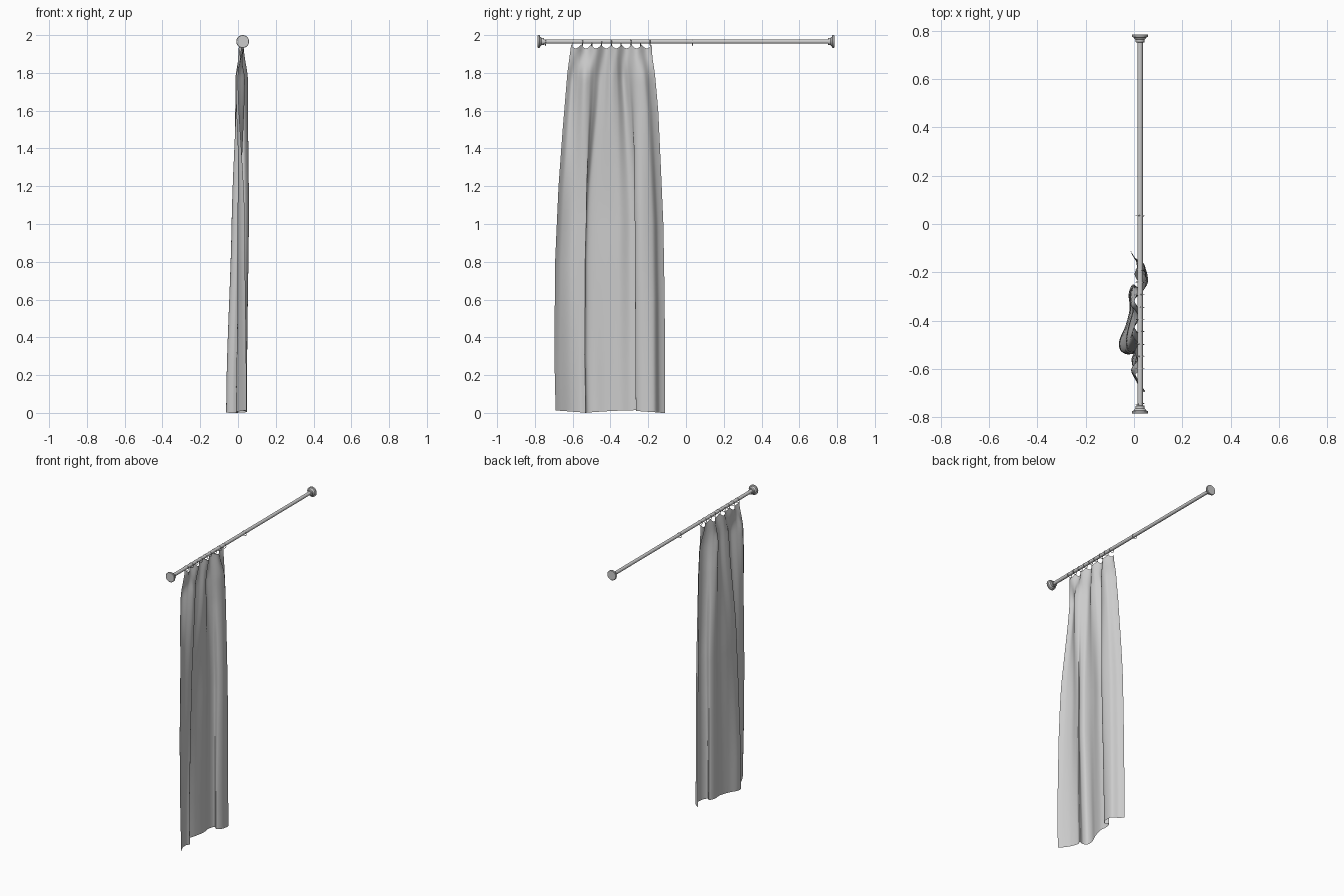
import bpy, bmesh, math
from mathutils import Matrix

if "Cube" in bpy.data.objects:
    bpy.data.objects.remove(bpy.data.objects["Cube"])

ROD_X, ROD_Z = 0.025, 1.966


def finish(name, bm, angle=40):
    mesh = bpy.data.meshes.new(name)
    bm.to_mesh(mesh)
    bm.free()
    ob = bpy.data.objects.new(name, mesh)
    bpy.context.collection.objects.link(ob)
    bpy.context.view_layer.objects.active = ob
    ob.select_set(True)
    bpy.ops.object.shade_smooth_by_angle(angle=math.radians(angle))
    ob.select_set(False)
    return ob


def lathe(name, profile, n=32):
    """Turn (y, radius) points round the rod axis."""
    bm = bmesh.new()
    rings = []
    for y, r in profile:
        rings.append([bm.verts.new((ROD_X + r * math.cos(2 * math.pi * i / n), y,
                                    ROD_Z + r * math.sin(2 * math.pi * i / n)))
                      for i in range(n)])
    for a, b in zip(rings, rings[1:]):
        for i in range(n):
            bm.faces.new((a[i], a[(i + 1) % n], b[(i + 1) % n], b[i]))
    bm.faces.new(rings[0])
    bm.faces.new(rings[-1])
    bmesh.ops.recalc_face_normals(bm, faces=bm.faces)
    return finish(name, bm)


def hook_ring(name, y, tilt, R=0.0165, r=0.0016, n=24, m=8):
    """Thin ring hanging on the rod."""
    bm = bmesh.new()
    g = [[bm.verts.new(((R + r * math.cos(2 * math.pi * j / m)) * math.cos(2 * math.pi * i / n),
                        r * math.sin(2 * math.pi * j / m),
                        (R + r * math.cos(2 * math.pi * j / m)) * math.sin(2 * math.pi * i / n)))
          for j in range(m)] for i in range(n)]
    for i in range(n):
        for j in range(m):
            bm.faces.new((g[i][j], g[i][(j + 1) % m],
                          g[(i + 1) % n][(j + 1) % m], g[(i + 1) % n][j]))
    bmesh.ops.recalc_face_normals(bm, faces=bm.faces)
    bm.transform(Matrix.Translation((ROD_X, y, ROD_Z - 0.006)) @ Matrix.Rotation(tilt, 4, 'Z'))
    return finish(name, bm, 80)


def spline(pts, u):
    """Catmull-Rom value at u in 0..1."""
    t = u * (len(pts) - 1)
    i = min(int(t), len(pts) - 2)
    t -= i
    a, b, c, d = (pts[min(max(k, 0), len(pts) - 1)] for k in (i - 1, i, i + 1, i + 2))
    return 0.5 * (2 * b + (c - a) * t + (2 * a - 5 * b + 4 * c - d) * t * t
                  + (3 * b - a - 3 * c + d) * t ** 3)


def table(rows, z):
    for (z0, v0), (z1, v1) in zip(rows, rows[1:]):
        if z <= z1:
            f = max(0, (z - z0) / (z1 - z0))
            return v0 + (v1 - v0) * f
    return rows[-1][1]


def smooth(a, b, v):
    t = min(max((v - a) / (b - a), 0), 1)
    return t * t * (3 - 2 * t)


# rod and end flanges
lathe("rod", [(-0.775, 0.0115), (0.775, 0.0115)])
for side, s in (("front", -1), ("back", 1)):
    lathe(side + "_flange", [(s * y, r) for y, r in (
        (0.752, 0.0115), (0.753, 0.018), (0.764, 0.019), (0.767, 0.023),
        (0.773, 0.026), (0.775, 0.034), (0.783, 0.034), (0.785, 0.032))])

# hanging rings
RINGS = 9
ring_y = [-0.60 + 0.41 * i / (RINGS - 1) for i in range(RINGS)]
for i, y in enumerate(ring_y + [-0.745, 0.035]):
    hook_ring(f"ring_{i + 1}", y, 0.12 * math.sin(i * 2.3))

# curtain: fold section (y, x) at the hem, and x at mid height and near the top
hem_y = [-.69, -.66, -.61, -.56, -.53, -.535, -.52, -.48, -.42, -.35, -.29,
         -.25, -.265, -.23, -.17, -.14, -.11]
hem_x = [.045, .025, .00, -.01, .00, -.03, -.058, -.06, -.035, -.018, -.022,
         -.005, .02, .043, .044, .005, -.015]
mid_x = [.035, .012, -.002, .008, .012, -.005, -.028, -.032, -.022, -.005, -.018,
         .00, .035, .058, .045, .01, -.01]
top_x = [.00, -.012, .01, .035, .03, .01, -.008, .00, .018, .01, -.014,
         .005, .035, .05, .05, .025, .01]
left = [(0, -.69), (.3, -.697), (.8, -.693), (1.2, -.675), (1.5, -.653), (1.8, -.628),
        (1.95, -.608)]
right = [(0, -.11), (.6, -.113), (1.0, -.12), (1.3, -.133), (1.6, -.147), (1.8, -.165),
         (1.88, -.178), (1.95, -.182)]

bm = bmesh.new()
NU, NZ = 192, 70
grid = []
for k in range(NZ + 1):
    v = k / NZ
    row = []
    for i in range(NU + 1):
        u = i / NU
        scallop = abs(math.sin(math.pi * u * (RINGS - 1)))
        top_edge = 1.952 - 0.022 * scallop ** 0.8
        bottom = 0.007 + 0.007 * math.sin(u * 9 + 2.0)
        z = bottom + (top_edge - bottom) * v
        yl, yr = table(left, z), table(right, z)
        s = (spline(hem_y, u) + 0.69) / 0.58
        s += (u - s) * smooth(1.0, 1.95, z)
        y = yl + (yr - yl) * s
        fm, ft = smooth(0.0, 1.15, z), smooth(1.0, 1.8, z)
        x = spline(hem_x, u)
        x += (spline(mid_x, u) - x) * fm
        x += (spline(top_x, u) - x) * ft
        # pinched pleats gather under the rod
        p = smooth(1.76, 1.95, z)
        x += (0.016 + 0.014 * math.sin(math.pi * u * (RINGS - 1)) - x) * p
        row.append(bm.verts.new((x, y, z)))
    grid.append(row)
for a, b in zip(grid, grid[1:]):
    for i in range(NU):
        bm.faces.new((a[i], a[i + 1], b[i + 1], b[i]))
finish("curtain", bm, 80)
